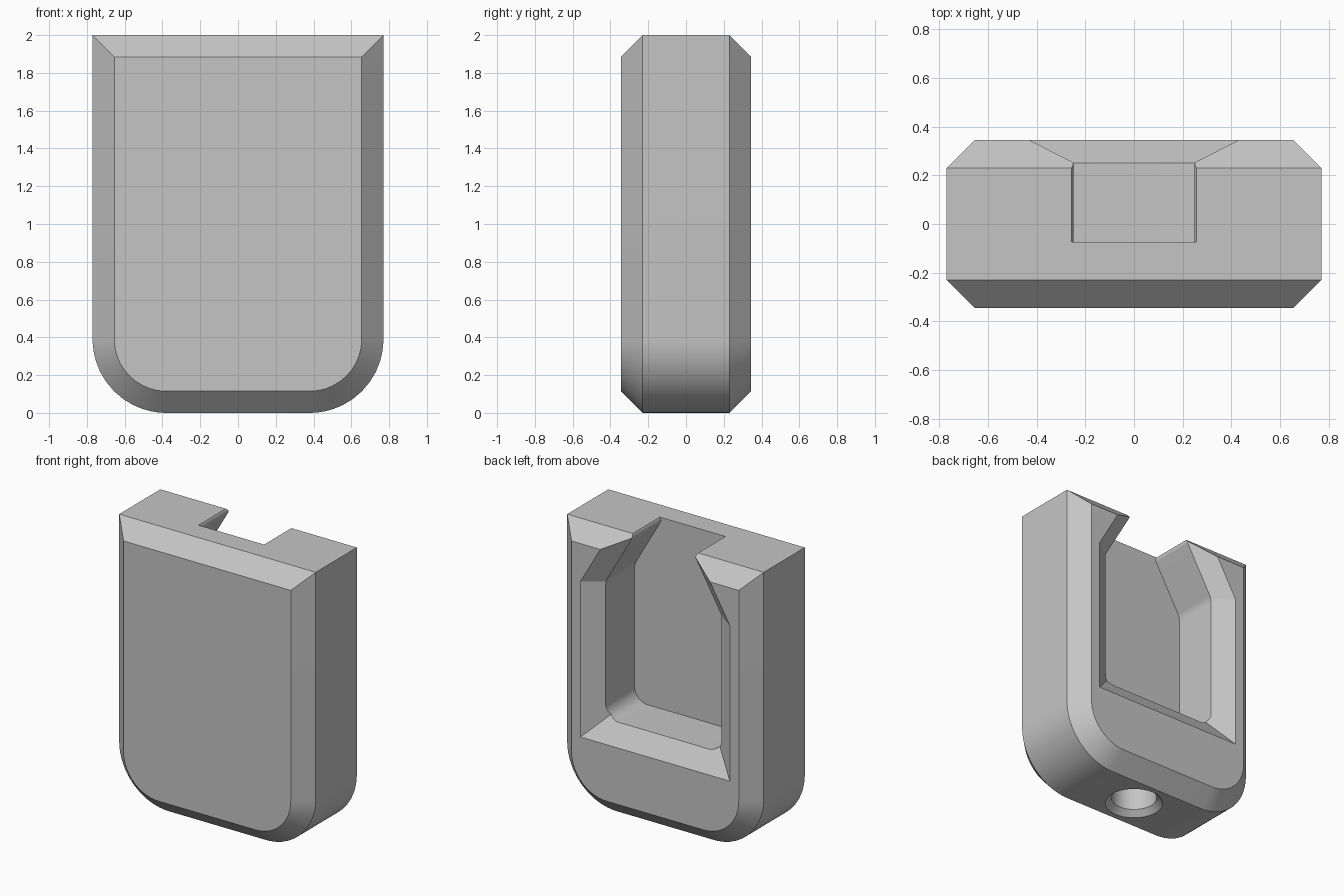
import bpy
import bmesh
import math
from mathutils import Vector

cube = bpy.data.objects.get("Cube")
if cube:
    bpy.data.objects.remove(cube, do_unlink=True)

grey = bpy.data.materials.new("plain grey")
grey.use_nodes = True
colour = (0.56, 0.56, 0.56, 1)
grey.diffuse_color = colour
grey.node_tree.nodes["Principled BSDF"].inputs["Base Color"].default_value = colour


def rounded(corners, steps=12):
    """Closed 2D outline from (x, z, radius) corners; radius 0 stays sharp."""
    out = []
    for i, (x, z, r) in enumerate(corners):
        p = Vector((x, z))
        if r == 0:
            out.append(p)
            continue
        before = Vector(corners[i - 1][:2])
        after = Vector(corners[(i + 1) % len(corners)][:2])
        a, b = (before - p).normalized(), (after - p).normalized()
        half = a.angle(b) / 2
        centre = p + (a + b).normalized() * (r / math.sin(half))
        start = p + a * (r / math.tan(half)) - centre
        end = p + b * (r / math.tan(half)) - centre
        for k in range(steps + 1):
            t = k / steps
            out.append(centre + (start * (1 - t) + end * t).normalized() * r)
    return out


def mirrored(half):
    """Complete a +x half profile, listed bottom to top, across x = 0."""
    return half + [(-x, z, r) for x, z, r in reversed(half)]


def at_depth(outline, y):
    return [(p[0], y, p[1]) for p in outline]


def loft(name, loops):
    """Solid skinned through matching loops, capped at both ends."""
    bm = bmesh.new()
    rings = [[bm.verts.new(co) for co in loop] for loop in loops]
    for lower, upper in zip(rings, rings[1:]):
        n = len(lower)
        for i in range(n):
            j = (i + 1) % n
            bm.faces.new((lower[i], lower[j], upper[j], upper[i]))
    bm.faces.new(rings[0])
    bm.faces.new(rings[-1])
    bmesh.ops.recalc_face_normals(bm, faces=bm.faces)
    mesh = bpy.data.meshes.new(name)
    bm.to_mesh(mesh)
    bm.free()
    mesh.materials.append(grey)
    obj = bpy.data.objects.new(name, mesh)
    bpy.context.collection.objects.link(obj)
    return obj


# Body: slab with rounded bottom corners and chamfered front and back rims
WIDTH, HEIGHT, DEPTH, CHAMFER, CORNER = 0.77, 2.0, 0.345, 0.115, 0.39


def body_outline(inset):
    return rounded(mirrored([(WIDTH - inset, inset, CORNER - inset),
                             (WIDTH - inset, HEIGHT - inset, 0)]))


rim, face = body_outline(0), body_outline(CHAMFER)
body = loft("body", [at_depth(face, -DEPTH), at_depth(rim, CHAMFER - DEPTH),
                     at_depth(rim, DEPTH - CHAMFER), at_depth(face, DEPTH)])

# Pocket: rounded recess narrowing to a slot with rounded lips at the top
pocket = rounded(mirrored([(0.455, 0.645, 0.1), (0.455, 1.615, 0.1),
                           (0.245, 1.979, 0.03), (0.315, 2.1, 0)]))
pocket_cutter = loft("pocket_cutter",
                     [at_depth(pocket, -0.075), at_depth(pocket, 0.5)])

# Flare: bevelled mouth around the pocket
mouth = mirrored([(0.585, 0.515, 0), (0.585, 1.617, 0), (0.306, 2.1, 0)])
throat = mirrored([(0.455, 0.645, 0), (0.455, 1.615, 0), (0.175, 2.1, 0)])


def flare_loop(t):
    outline = [Vector(a[:2]).lerp(Vector(b[:2]), t) for a, b in zip(mouth, throat)]
    return at_depth(outline, DEPTH - 0.095 * t)


flare_cutter = loft("flare_cutter", [flare_loop(-0.3), flare_loop(1.45)])


# Hole: countersunk blind hole in the underside
def ring(radius, z, n=64):
    return [(radius * math.cos(math.tau * i / n),
             radius * math.sin(math.tau * i / n), z) for i in range(n)]


hole_cutter = loft("hole_cutter", [ring(0.23, -0.04), ring(0.15, 0.04), ring(0.15, 0.4)])

# Cut the openings, then drop the cutters
bpy.context.view_layer.objects.active = body
for cutter in (pocket_cutter, flare_cutter, hole_cutter):
    cutter.hide_render = True
    cut = body.modifiers.new(cutter.name, "BOOLEAN")
    cut.operation = "DIFFERENCE"
    cut.solver = "EXACT"
    cut.object = cutter
    bpy.ops.object.modifier_apply(modifier=cut.name)
    bpy.data.objects.remove(cutter, do_unlink=True)

# Smooth the rounded surfaces and keep the creases sharp
bpy.ops.object.select_all(action="DESELECT")
body.select_set(True)
bpy.ops.object.shade_smooth_by_angle(angle=math.radians(18))
